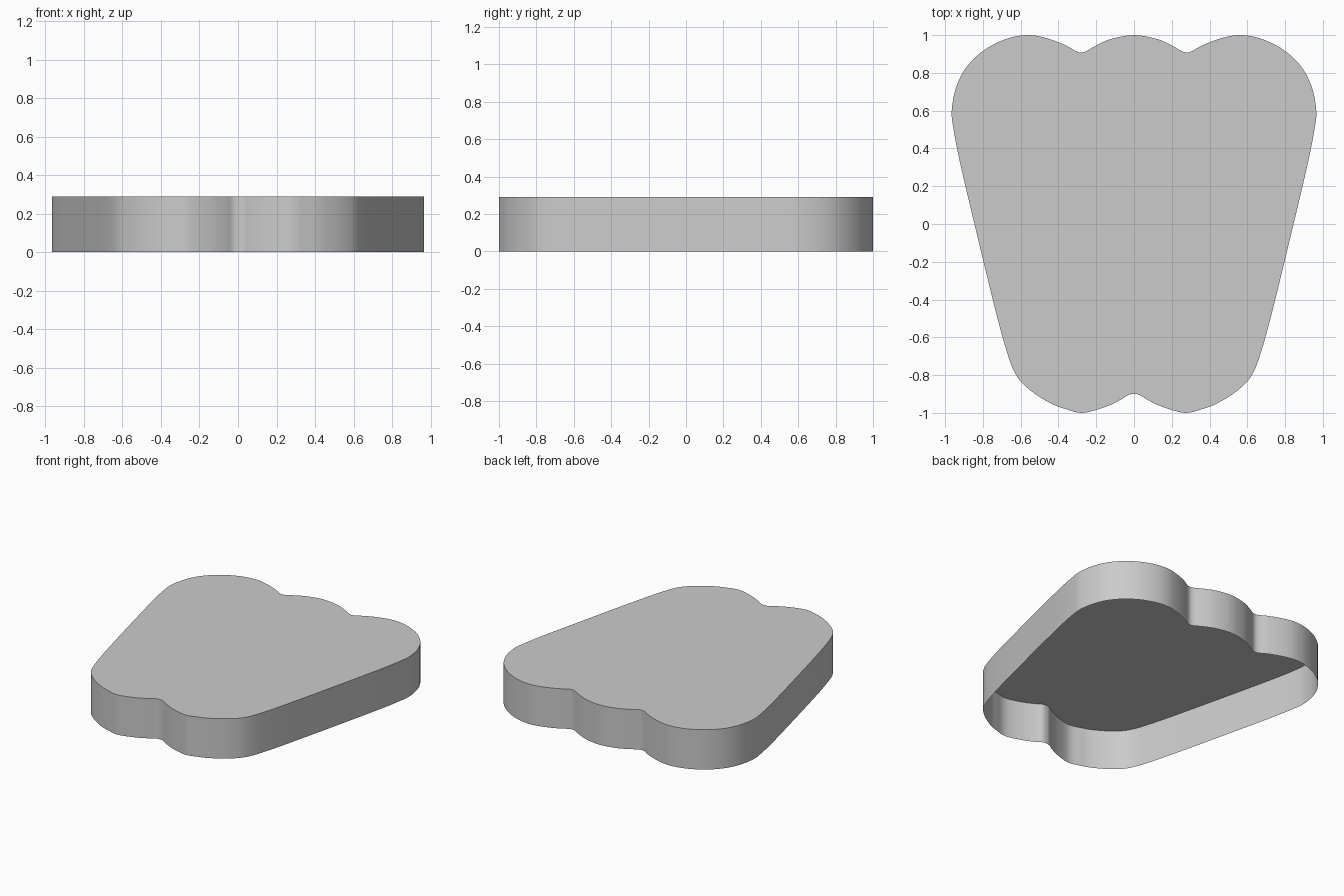
import bpy
import bmesh
import math
from mathutils import Vector

if "Cube" in bpy.data.objects:
    bpy.data.objects.remove(bpy.data.objects["Cube"], do_unlink=True)

HEIGHT = 0.29
STEPS = 4

# Half outline from the back middle lobe round to the front notch
HALF = [(0, 1), (.12, .98), (.2, .945), (.26, .912), (.3, .912), (.36, .945),
        (.45, .98), (.55, 1), (.66, .985), (.78, .93), (.88, .84), (.94, .73),
        (.965, .6), (.955, .5), (.92, .32), (.84, -.02), (.76, -.35),
        (.69, -.62), (.63, -.79), (.55, -.88), (.44, -.95), (.36, -.98),
        (.27, -1), (.15, -.968), (.07, -.93), (.03, -.905), (0, -.9)]


def smooth_loop(points):
    """Closed Catmull-Rom curve through the points."""
    n = len(points)
    out = []
    for i in range(n):
        a, b, c, d = (Vector(points[(i + k) % n]) for k in (-1, 0, 1, 2))
        for s in range(STEPS):
            t = s / STEPS
            out.append(b + (c - a) * t / 2
                       + (a - b * 2.5 + c * 2 - d / 2) * t ** 2
                       + (b * 3 - a - c * 3 + d) * t ** 3 / 2)
    return out


# Plain grey
grey = bpy.data.materials.new("grey")
grey.use_nodes = True
colour = (0.6, 0.6, 0.6, 1)
grey.diffuse_color = colour
grey.node_tree.nodes["Principled BSDF"].inputs["Base Color"].default_value = colour

# Lobed tray shell: flat top, thin wall, open underneath
mirrored = [(-x, y) for x, y in reversed(HALF[1:-1])]
outline = smooth_loop(HALF + mirrored)
bm = bmesh.new()
top = [bm.verts.new((p.x, p.y, HEIGHT)) for p in outline]
base = [bm.verts.new((p.x, p.y, 0)) for p in outline]
bm.faces.new(reversed(top))
for i in range(len(top)):
    j = (i + 1) % len(top)
    bm.faces.new((top[i], top[j], base[j], base[i]))
mesh = bpy.data.meshes.new("lobed_shell")
bm.to_mesh(mesh)
bm.free()
mesh.materials.append(grey)
shell = bpy.data.objects.new("lobed_shell", mesh)
bpy.context.collection.objects.link(shell)

# Smooth wall with a crisp top rim
bpy.ops.object.select_all(action='DESELECT')
shell.select_set(True)
bpy.context.view_layer.objects.active = shell
bpy.ops.object.shade_smooth_by_angle(angle=math.radians(30))
